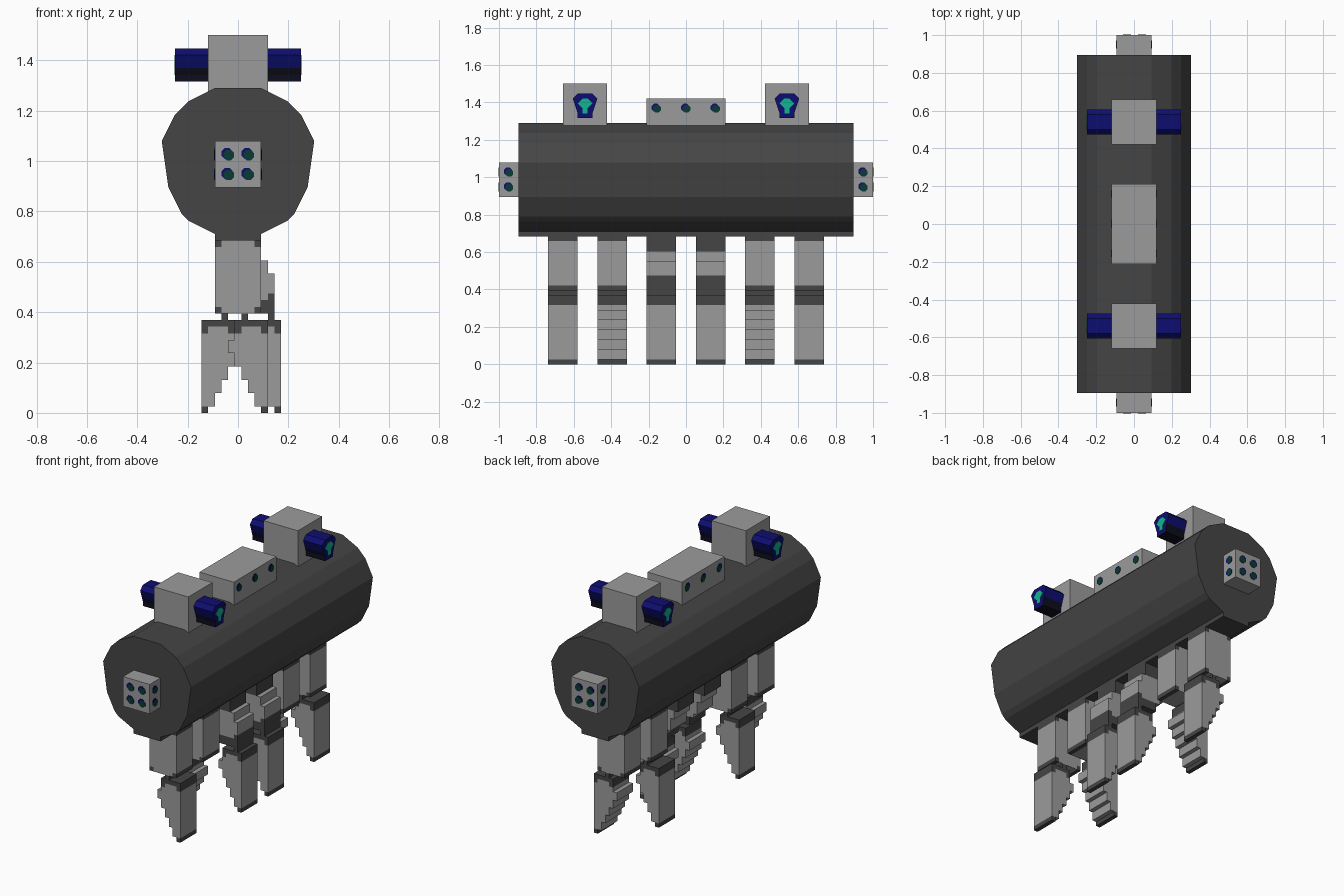
import bpy, bmesh, math
from mathutils import Vector

if "Cube" in bpy.data.objects:
    bpy.data.objects.remove(bpy.data.objects["Cube"])

V = 2 / 76  # size of one block


def material(name, rgb):
    m = bpy.data.materials.new(name)
    m.use_nodes = True
    m.diffuse_color = (*rgb, 1)
    m.node_tree.nodes["Principled BSDF"].inputs["Base Color"].default_value = (*rgb, 1)
    return m


LIGHT, DARK, NAVY, BLACK, CYAN, TEAL = range(6)
MATS = [material("light grey", (0.33, 0.33, 0.33)),
        material("dark grey", (0.06, 0.06, 0.06)),
        material("navy blue", (0.004, 0.004, 0.16)),
        material("blue black", (0.004, 0.004, 0.012)),
        material("cyan", (0.005, 0.46, 0.28)),
        material("dark teal", (0.003, 0.04, 0.038))]


def finish(name, bm):
    bmesh.ops.recalc_face_normals(bm, faces=bm.faces)
    bmesh.ops.scale(bm, vec=(V, V, V), verts=bm.verts)
    me = bpy.data.meshes.new(name)
    bm.to_mesh(me)
    bm.free()
    for m in MATS:
        me.materials.append(m)
    ob = bpy.data.objects.new(name, me)
    bpy.context.collection.objects.link(ob)
    return ob


def add_box(bm, x, y, z, mat):
    """Box from (low, high) ranges in blocks."""
    verts = bmesh.ops.create_cube(bm, size=1)["verts"]
    for v in verts:
        v.co = Vector([(lo + hi) / 2 + c * abs(hi - lo)
                       for c, (lo, hi) in zip(v.co, (x, y, z))])
    for f in {f for v in verts for f in v.link_faces}:
        f.material_index = mat


def boxes(name, parts):
    bm = bmesh.new()
    for p in parts:
        add_box(bm, *p)
    return finish(name, bm)


def stepped_outline(half_widths):
    """Outline of centred rows of blocks, listed from bottom to top."""
    n = len(half_widths)
    right = []
    for i, w in enumerate(half_widths):
        for z in (i - n / 2, i + 1 - n / 2):
            if len(right) > 1 and right[-1][0] == w:
                right.pop()
            right.append((w, z))
    return right + [(-w, z) for w, z in reversed(right)]


def add_prism(bm, outline, axis, start, end, centre, mat):
    """Extrude an outline along x or y; centre is (other axis, z)."""
    def place(u, w, t):
        u, w = u + centre[0], w + centre[1]
        return (t, u, w) if axis == "x" else (u, t, w)
    face = bm.faces.new([bm.verts.new(place(u, w, start)) for u, w in outline])
    old = set(bm.faces)
    ext = bmesh.ops.extrude_face_region(bm, geom=[face], use_keep_orig=True)["geom"]
    shift = Vector((end - start, 0, 0) if axis == "x" else (0, end - start, 0))
    for v in ext:
        if isinstance(v, bmesh.types.BMVert):
            v.co += shift
    for f in set(bm.faces) - old | {face}:
        f.material_index = mat


# Main hull: blocky cylinder
bm = bmesh.new()
rows = [math.floor(math.sqrt(11.5 ** 2 - d * d)) + 0.5 for d in range(-11, 12)]
add_prism(bm, stepped_outline(rows), "y", -34, 34, (0, 37.5), DARK)
finish("hull", bm)

# Boxes on the ends and along the top
for side, label in ((-1, "front"), (1, "back")):
    y_end = sorted((33 * side, 38 * side))
    boxes(label + "_end_box", [((-3.5, 3.5), y_end, (34, 41), LIGHT)])
    boxes(label + "_lamp_box", [((-4.5, 4.5), (20.5 * side - 4.5, 20.5 * side + 4.5),
                                 (47.5, 57), LIGHT)])
boxes("top_box", [((-4.5, 4.5), (-8, 8), (47.5, 54), LIGHT)])

# Lamps: blue barrels, dark underneath, with a glowing cross
barrel = stepped_outline([1.5, 2.5, 2.5, 2.5, 1.5])
cross = stepped_outline([0.5, 1.5, 0.5])
for y, label in ((-20.5, "front"), (20.5, "back")):
    for s, side in ((-1, "right"), (1, "left")):
        bm = bmesh.new()
        add_prism(bm, barrel, "x", 4 * s, 9.5 * s, (y, 52.5), NAVY)
        bmesh.ops.bisect_plane(bm, geom=bm.verts[:] + bm.edges[:] + bm.faces[:],
                               plane_co=(0, 0, 52), plane_no=(0, 0, 1))
        bm.normal_update()
        for f in bm.faces:
            if f.calc_center_median().z < 52 and abs(f.normal.x) < 0.5:
                f.material_index = BLACK
        finish(f"{label}_{side}_lamp", bm)
        bm = bmesh.new()
        add_prism(bm, cross, "x", 9.45 * s, 9.6 * s, (y, 52.5), CYAN)
        finish(f"{label}_{side}_lamp_glow", bm)

# Small ports on the boxes: teal spot over a navy rim
OCT = [(math.cos(math.radians(45 * k + 22.5)), math.sin(math.radians(45 * k + 22.5)))
       for k in range(8)]


def ports(name, axis, face, side, centres):
    bm = bmesh.new()
    for u, z in centres:
        for r, d, out, mat in ((0.9, 0.15, 0.06, NAVY), (0.85, -0.1, 0.12, TEAL)):
            add_prism(bm, [(a * r - d, b * r + d) for a, b in OCT], axis,
                      (face - 0.1) * side, (face + out) * side, (u, z), mat)
    finish(name, bm)


for s, end, side in ((-1, "front", "right"), (1, "back", "left")):
    ports(end + "_end_ports", "y", 38, s,
          [(u, z) for u in (-1.5, 1.5) for z in (36, 39)])
    ports(side + "_end_side_ports", "x", 3.5, s,
          [(u, z) for u in (-36, 36) for z in (36, 39)])
    ports(side + "_top_ports", "x", 4.5, s, [(u, 52) for u in (-6, 0, 6)])


# Legs: thigh, dark knee, stepped shin and dark foot
def leg(name, y0, s, outer, bent):
    y = (y0, y0 + 6)
    parts = []

    def add(a, b, z0, z1, mat):
        parts.append((sorted((a * s, b * s)), y, (z0, z1), mat))

    if bent:  # thigh leaning outwards
        add(-3.5, 3.5, 23, 26.5, DARK)
        add(-2.5, 4.5, 21, 23, LIGHT)
        add(-1.5, 5.5, 18, 21, LIGHT)
        add(-0.5, 4.5, 17, 18, LIGHT)
        add(4.5, 5.5, 14, 18, DARK)
        add(0.5, 4.5, 15, 17, DARK)
    else:     # straight thigh with dark edges
        add(-3.5, 3.5, 16, 25, LIGHT)
        add(-2.5, 2.5, 15, 16, LIGHT)
        add(-2.5, 2.5, 25, 26.5, LIGHT)
        for e in (-1, 1):
            add(2.5 * e, 3.5 * e, 15, 16, DARK)
            add(2.5 * e, 3.5 * e, 25, 26.5, DARK)
        add(outer - 4, outer - 3, 14, 15, DARK)
    # knee
    add(outer - 1, outer, 12, 14, DARK)
    add(outer - 4, outer - 1, 13, 14, DARK)
    add(outer - 5, outer - 4, 12, 14, DARK)
    # shin, one block wider every second row
    for i, w in enumerate((2, 3, 4, 5, 6)):
        add(outer - w, outer, 1 + 2 * i, 3 + 2 * i, LIGHT)
    add(outer - 5, outer, 11, 12, LIGHT)
    add(outer - 4, outer - 1, 12, 13, LIGHT)
    # foot
    add(outer - 1, outer, 0, 1, DARK)
    boxes(name, parts)


for i, (s, outer, bent) in enumerate([(1, 4.5, False), (-1, 5.5, False), (1, 6.5, True),
                                      (1, 6.5, True), (-1, 5.5, False), (1, 4.5, False)]):
    leg(f"leg_{i + 1}", -28 + 10 * i, s, outer, bent)
